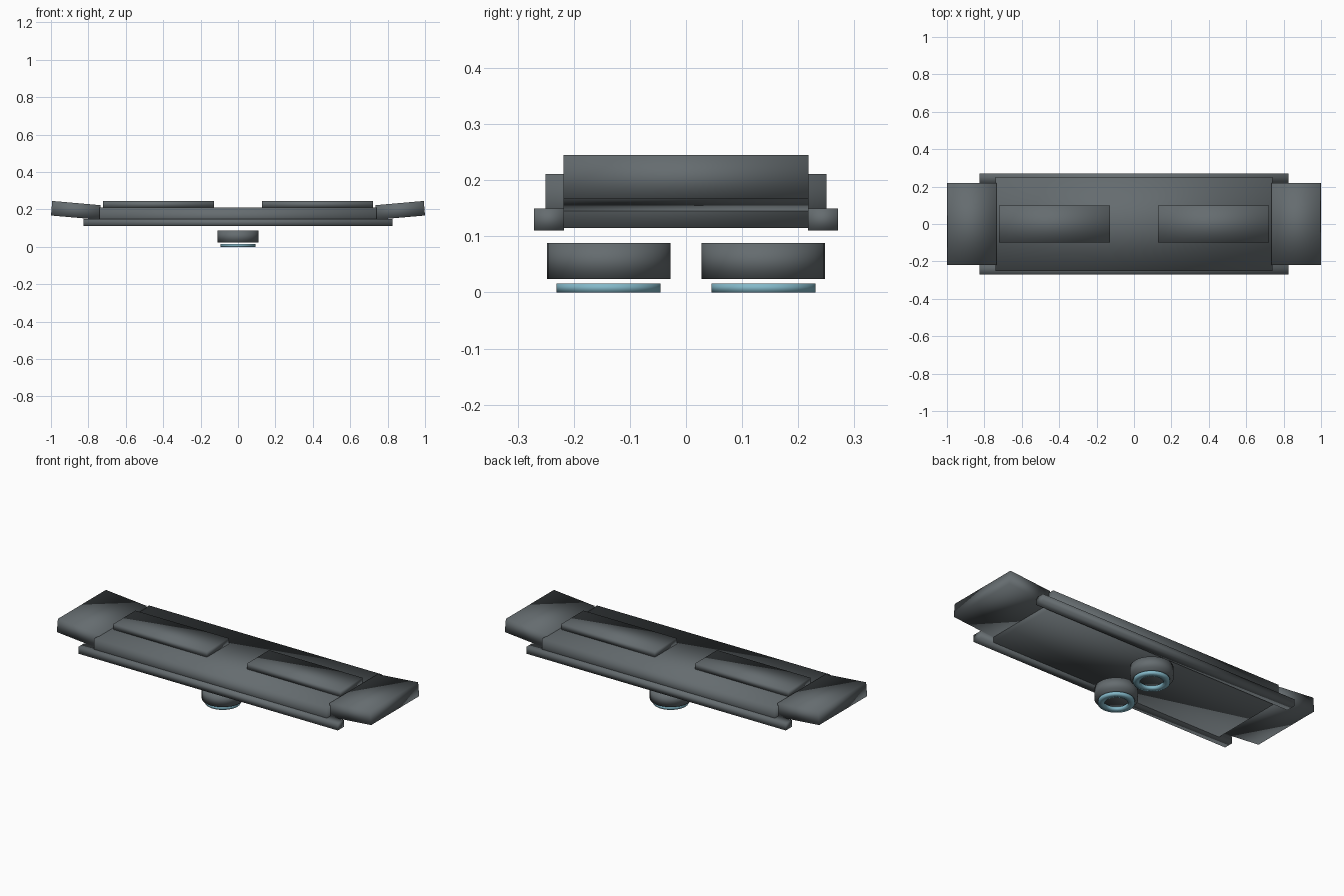
import bpy, bmesh, math
from mathutils import Matrix, Vector

cube = bpy.data.objects.get("Cube")
if cube:
    bpy.data.objects.remove(cube, do_unlink=True)


def material(name, rgb):
    m = bpy.data.materials.new(name)
    m.use_nodes = True
    color = (*rgb, 1)
    m.diffuse_color = color
    m.node_tree.nodes["Principled BSDF"].inputs["Base Color"].default_value = color
    return m


grey = material("dark_grey", (0.13, 0.15, 0.16))
blue = material("pale_blue", (0.23, 0.48, 0.58))


def finish(name, bm, mat):
    # Smooth normals run across every edge of each part
    bmesh.ops.recalc_face_normals(bm, faces=bm.faces)
    for f in bm.faces:
        f.smooth = True
    mesh = bpy.data.meshes.new(name)
    bm.to_mesh(mesh)
    bm.free()
    mesh.materials.append(mat)
    obj = bpy.data.objects.new(name, mesh)
    bpy.context.collection.objects.link(obj)
    return obj


def box(name, center, size, tilt=0):
    bm = bmesh.new()
    bmesh.ops.create_cube(bm, size=1, matrix=Matrix.Diagonal((*size, 1)))
    obj = finish(name, bm, grey)
    obj.location = center
    obj.rotation_euler.y = math.radians(tilt)
    return obj


def cylinder(name, center, radius, depth):
    bm = bmesh.new()
    bmesh.ops.create_cone(bm, cap_ends=True, segments=32, radius1=radius,
                          radius2=radius, depth=depth)
    finish(name, bm, grey).location = center


def ring(name, center, inner, outer, depth):
    # Rectangular section swept around the vertical axis
    bm = bmesh.new()
    h = depth / 2
    section = [bm.verts.new(p) for p in
               ((inner, 0, -h), (outer, 0, -h), (outer, 0, h), (inner, 0, h))]
    edges = [bm.edges.new((section[i], section[i - 1])) for i in range(4)]
    bmesh.ops.spin(bm, geom=section + edges, cent=Vector(), axis=(0, 0, 1),
                   angle=math.tau, steps=32, use_merge=True)
    bmesh.ops.remove_doubles(bm, verts=bm.verts, dist=0.0001)
    finish(name, bm, blue).location = center


# Main board
box("deck", (0, 0, 0.163), (1.48, 0.5, 0.096))

# Upturned ends and raised foot pads
for side, s in (("left", 1), ("right", -1)):
    box(side + "_upturned_end", (s * 0.867, 0, 0.195), (0.26, 0.436, 0.078), -5 * s)
    box(side + "_foot_pad", (s * 0.425, 0, 0.227), (0.594, 0.2, 0.034))

# Side rails, hover thrusters and glow rings
for side, s in (("front", -1), ("back", 1)):
    box(side + "_rail", (0, s * 0.244, 0.13), (1.65, 0.054, 0.04))
    cylinder(side + "_thruster", (0, s * 0.138, 0.056), 0.11, 0.064)
    ring(side + "_glow_ring", (0, s * 0.138, 0.008), 0.06, 0.093, 0.016)
